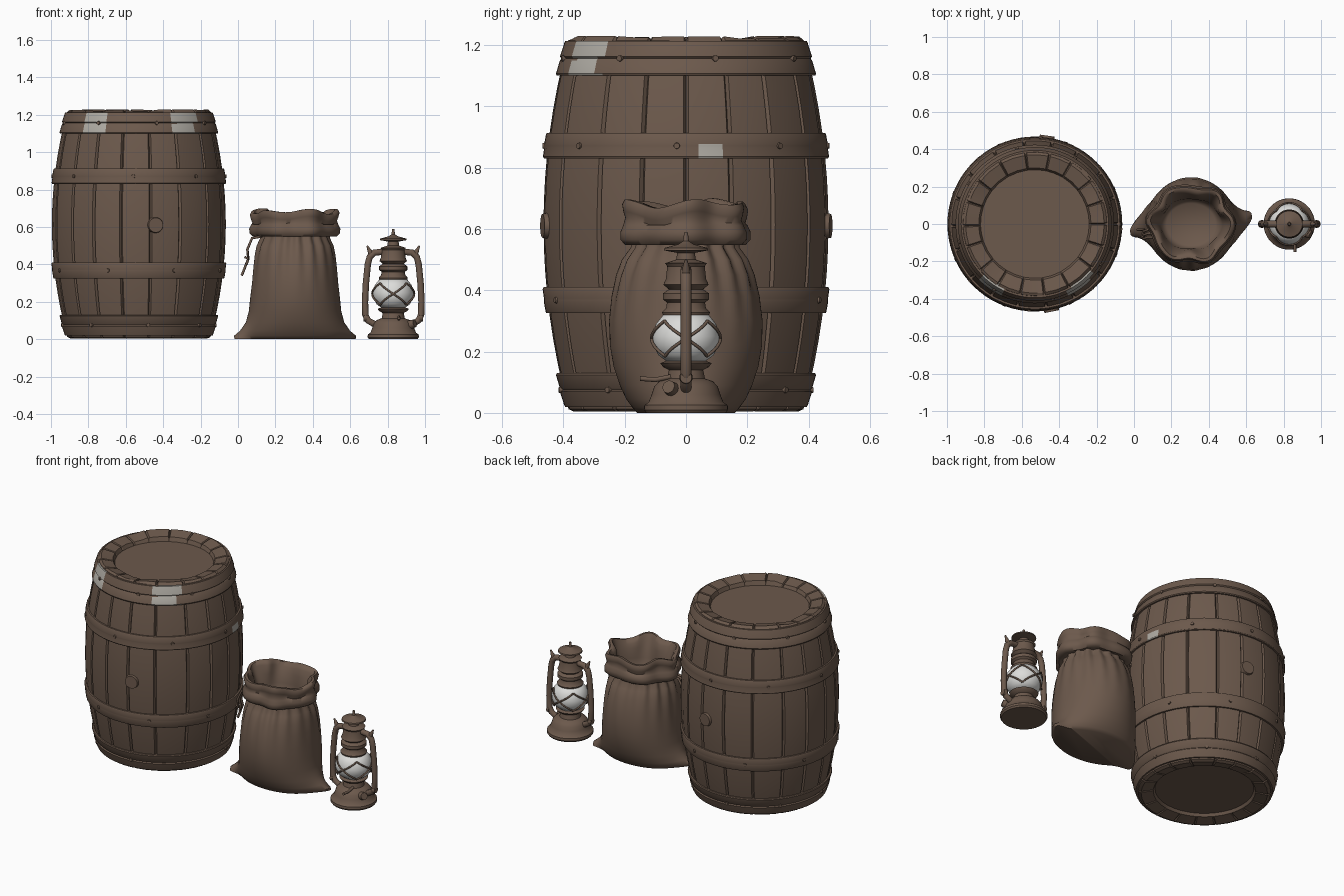
import bpy, bmesh, math, random
from mathutils import Vector

if "Cube" in bpy.data.objects:
    bpy.data.objects.remove(bpy.data.objects["Cube"])
random.seed(4)
TAU = 2 * math.pi


def material(name, col):
    m = bpy.data.materials.new(name)
    m.diffuse_color = (*col, 1)
    m.use_nodes = True
    m.node_tree.nodes["Principled BSDF"].inputs["Base Color"].default_value = m.diffuse_color
    return m


BROWN = material("worn_brown", (0.15, 0.10, 0.072))
PALE = material("pale_patch", (0.42, 0.40, 0.36))
GLASS = material("frosted_glass", (0.72, 0.72, 0.70))


def finish(name, bm, mats, sharp=35):
    bmesh.ops.recalc_face_normals(bm, faces=bm.faces)
    me = bpy.data.meshes.new(name)
    bm.to_mesh(me)
    bm.free()
    for m in mats:
        me.materials.append(m)
    me.shade_smooth()
    me.set_sharp_from_angle(angle=math.radians(sharp))
    ob = bpy.data.objects.new(name, me)
    bpy.context.collection.objects.link(ob)
    return ob


def lathe(name, prof, cx, angles=48, fn=None, mats=(BROWN,), closed=False, rule=None, sharp=35):
    """Rings of (radius, z) around a vertical axis at x = cx; fn bends each point."""
    if isinstance(angles, int):
        angles = [TAU * k / angles for k in range(angles)]
    bm = bmesh.new()
    rings = []
    for i, (r, z) in enumerate(prof):
        ring = []
        for j, a in enumerate(angles):
            p = fn(i, j, a, r, z) if fn else (r * math.cos(a), r * math.sin(a), z)
            ring.append(bm.verts.new((p[0] + cx, p[1], p[2])))
        rings.append(ring)
    n = len(angles)
    pairs = list(zip(rings, rings[1:] + (rings[:1] if closed else [])))
    for lo, hi in pairs:
        for j in range(n):
            k = (j + 1) % n
            f = bm.faces.new((lo[j], lo[k], hi[k], hi[j]))
            if rule:
                c = f.calc_center_median()
                f.material_index = rule(math.degrees(math.atan2(c.y, c.x - cx)), c.z)
    if not closed:
        bm.faces.new(rings[0][::-1])
        bm.faces.new(rings[-1])
    return finish(name, bm, mats, sharp)


def tube(name, pts, rad, radii=None):
    cu = bpy.data.curves.new(name, 'CURVE')
    cu.dimensions = '3D'
    cu.bevel_depth = rad
    cu.bevel_resolution = 3
    cu.use_fill_caps = True
    sp = cu.splines.new('POLY')
    sp.points.add(len(pts) - 1)
    for k, p in enumerate(pts):
        sp.points[k].co = (*p, 1)
        sp.points[k].radius = radii[k] if radii else 1
    sp.use_smooth = True
    cu.materials.append(BROWN)
    ob = bpy.data.objects.new(name, cu)
    bpy.context.collection.objects.link(ob)
    bpy.ops.object.select_all(action='DESELECT')
    ob.select_set(True)
    bpy.context.view_layer.objects.active = ob
    bpy.ops.object.convert(target='MESH')


def knob(name, loc, r, direction, depth):
    """Flattened round stud pointing along direction."""
    bm = bmesh.new()
    bmesh.ops.create_cone(bm, cap_ends=True, segments=20, radius1=r, radius2=r * 0.85, depth=depth)
    q = Vector((0, 0, 1)).rotation_difference(Vector(direction))
    for v in bm.verts:
        v.co = q @ v.co + Vector(loc)
    finish(name, bm, [BROWN])


# ---------------- barrel ----------------
BX = -0.53
STAVES = 18


def wood(z):
    return 0.380 + 0.085 * (1 - ((z - 0.615) / 0.615) ** 2)


stave_angles, step = [], TAU / STAVES
starts = [k * step + (random.uniform(-0.05, 0.05) if k else 0) for k in range(STAVES)]
for k, a in enumerate(starts):
    nxt = starts[(k + 1) % STAVES] + (TAU if k == STAVES - 1 else 0)
    stave_angles += [a - 0.018, a, a + 0.018, (a + nxt) / 2]
lift = [random.uniform(-0.006, 0.005) for _ in range(STAVES)]
zs = [0.012 + 1.203 * k / 16 for k in range(17)]
body = [(0.285, 0.035), (0.295, 0.018), (0.365, 0.004)] + [(wood(z), z) for z in zs]
body += [(0.37, 1.225), (0.30, 1.208), (0.29, 1.185)]


def stave(i, j, a, r, z):
    seam = j % 4 == 1
    if 3 <= i < len(body) - 3:
        r -= 0.014 if seam else 0
    elif i == 2:
        z += 0.012 if seam else 0
    elif i in (len(body) - 3, len(body) - 2):
        z += lift[((j + 1) // 4) % STAVES] - (0.014 if seam else 0)
    return r * math.cos(a), r * math.sin(a), z


lathe("barrel_staves", body, BX, stave_angles, stave, sharp=25)


def patch(deg, z):
    if z > 1.0:
        return int(abs(deg + 52.5) < 10 or abs(deg + 125) < 9)
    return int(0.83 < z < 0.875 and 5 < deg < 15)


hoops = [(0.02, 0.13), (0.325, 0.41), (0.83, 0.912), (1.10, 1.212)]
for n, (z0, z1) in enumerate(hoops):
    zm, t = (z0 + z1) / 2, 0.012
    groove = 0.006 if n in (0, 3) else 0
    prof = [(wood(z0) - 0.02, z0), (wood(z0) + t - 0.003, z0), (wood(z0) + t, z0 + 0.006),
            (wood(zm) + t, zm - 0.006), (wood(zm) + t - groove, zm), (wood(zm) + t, zm + 0.006),
            (wood(z1) + t, z1 - 0.006), (wood(z1) + t - 0.003, z1), (wood(z1) - 0.02, z1)]
    lathe(f"barrel_hoop_{n + 1}", prof, BX, 72, mats=(BROWN, PALE), closed=True, rule=patch)
    for k in range(8):
        a = k * TAU / 8 + 0.12 + n * 0.3
        d = (math.cos(a), math.sin(a), 0)
        r = wood(zm) + t
        knob("hoop_rivet", (BX + d[0] * r, d[1] * r, zm), 0.011, d, 0.012)
for deg in (-79, 82):
    a = math.radians(deg)
    d = (math.cos(a), math.sin(a), 0)
    knob("barrel_bung", (BX + d[0] * 0.462, d[1] * 0.462, 0.61), 0.046, d, 0.03)

# ---------------- sack ----------------
SX = 0.305
# z, half width x, half width y, corner ear, fold amount
sack = [(0.0, .255, .16, .27, 0), (0.018, .272, .175, .20, 0), (0.045, .27, .195, .09, 0),
        (0.09, .258, .216, .02, 0), (0.15, .247, .236, 0, 0), (0.22, .24, .248, 0, 0),
        (0.30, .23, .250, 0, .004), (0.38, .222, .240, 0, .010), (0.45, .212, .222, 0, .022),
        (0.50, .20, .20, 0, .035), (0.54, .18, .17, 0, .045), (0.555, .18, .17, 0, .04),
        (0.548, .212, .198, 0, .05), (0.565, .230, .214, 0, .05), (0.59, .232, .214, 0, .05),
        (0.612, .222, .204, 0, .05), (0.625, .213, .196, 0, .06), (0.645, .220, .202, 0, .06),
        (0.668, .226, .206, 0, .06), (0.684, .218, .198, 0, .06), (0.684, .20, .182, 0, .07),
        (0.66, .188, .165, 0, .09), (0.62, .178, .15, 0, .07), (0.56, .165, .135, 0, .03),
        (0.49, .155, .13, 0, .0), (0.47, .13, .11, 0, .0)]


def cloth(i, j, a, r, z):
    _, rx, ry, ear, fold = sack[i]
    c, s = math.cos(a), math.sin(a)
    n = 6 if i > 11 else 17
    f = 1 + fold * (math.cos(n * a + 0.5) + 0.35 * math.sin((n + 3) * a))
    tip = abs(c) ** 14
    x = rx * c * f * (1 + ear * tip)
    y = ry * s * f + 0.19 * ear * tip * (1 if c > 0 else -1)
    if 15 < i < 22:
        z += 0.010 * math.sin(5 * a + 1) + 0.006 * math.sin(3 * a)
    return x, y, z


lathe("grain_sack", [(1, row[0]) for row in sack], SX, 120, cloth, sharp=60)
# loose tie cords at the neck
for k, (tx, tz) in enumerate([(0.02, 0.34), (0.045, 0.40), (0.035, 0.44)]):
    y = -0.03 - 0.02 * k
    tube("tie_cord", [(0.13, y, 0.55), (0.075, y, 0.54), (0.05, y - .01, 0.48),
                      (0.055, y, 0.43), (tx, y, tz)], 0.007)

# ---------------- lantern ----------------
LX = 0.83
lathe("lantern_base", [(.13, 0), (.137, .01), (.136, .025), (.122, .035), (.112, .06), (.104, .085),
                       (.088, .103), (.062, .112), (.056, .14), (.075, .15), (.084, .162), (.06, .172)], LX)
lathe("lantern_globe", [(.06, .166), (.09, .188), (.106, .22), (.109, .25), (.098, .29), (.07, .325)],
      LX, mats=(GLASS,), sharp=60)
lathe("lantern_chimney", [(.074, .316), (.078, .328), (.065, .342), (.062, .36), (.075, .37), (.075, .39),
                          (.056, .403), (.074, .418), (.066, .435), (.061, .478), (.068, .488),
                          (.032, .50), (.028, .525)], LX)
lathe("lantern_cap", [(.03, .522), (.072, .53), (.070, .538), (.025, .55), (.010, .56), (.006, .588)], LX)
for s in (-1, 1):
    side = [(.10, .08), (.135, .10), (.149, .13), (.151, .20), (.146, .30), (.136, .40),
            (.126, .44), (.10, .463), (.05, .468)]
    tube("lantern_side_tube", [(LX + s * x, 0, z) for x, z in side], 0.018)
    tube("handle_ear", [(LX + s * .115, 0, .44), (LX + s * .125, 0, .47), (LX + s * .14, 0, .50)],
         0.014, [1, .9, .3])
    knob("tube_foot", (LX + s * .15, 0, .115), 0.022, (s, 0, 0), 0.02)
# crossed guard wires around the globe
for q in range(4):
    for s in (-1, 1):
        pts = []
        for k in range(9):
            t = k / 8
            a = TAU * q / 4 + s * (t - 0.5) * TAU / 4
            z = 0.185 + 0.115 * t
            r = 0.113 * math.sqrt(max(0.1, 1 - ((z - 0.245) / 0.115) ** 2))
            pts.append((LX + r * math.cos(a), r * math.sin(a), z))
        tube("guard_wire", pts, 0.005)
# filler cap and wick lever
knob("filler_cap", (LX + .10, -.05, .08), 0.025, (0.85, -0.4, 0.3), 0.035)
tube("wick_lever", [(LX + .03, -.05, .118), (LX + .03, -.10, .108), (LX + .03, -.15, .112)], 0.008)
